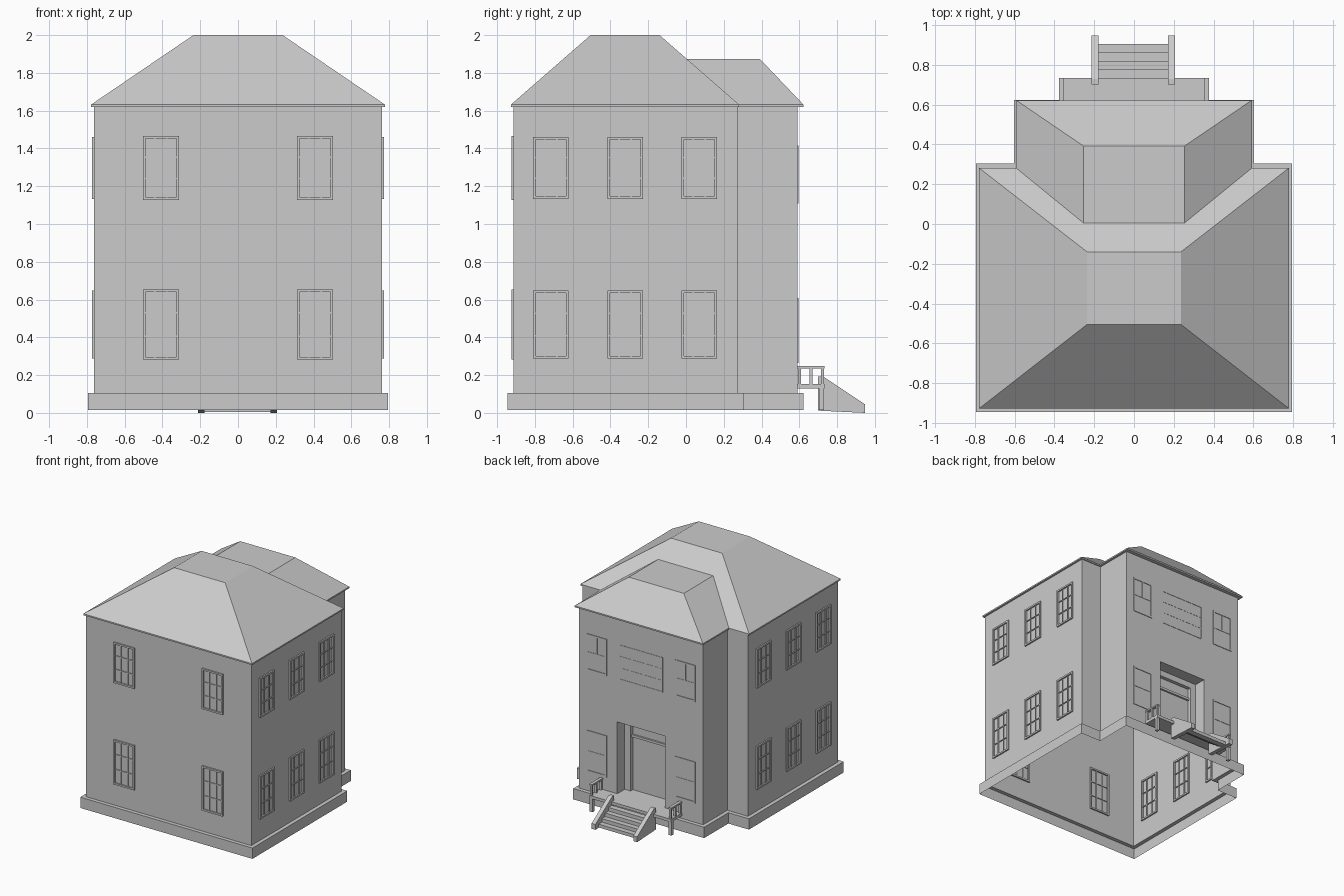
import bpy
import bmesh
from mathutils import Matrix, Vector

cube = bpy.data.objects.get("Cube")
if cube:
    bpy.data.objects.remove(cube, do_unlink=True)

grey = bpy.data.materials.new("plain_grey")
grey.use_nodes = True
grey.diffuse_color = (0.6, 0.6, 0.6, 1)
grey.node_tree.nodes["Principled BSDF"].inputs["Base Color"].default_value = (0.6, 0.6, 0.6, 1)


def finish(name, bm, normals=True):
    if normals:
        bmesh.ops.recalc_face_normals(bm, faces=bm.faces[:])
    mesh = bpy.data.meshes.new(name)
    bm.to_mesh(mesh)
    bm.free()
    mesh.materials.append(grey)
    obj = bpy.data.objects.new(name, mesh)
    bpy.context.collection.objects.link(obj)
    return obj


def add_box(bm, x0, x1, y0, y1, z0, z1):
    size = Matrix.Diagonal((x1 - x0, y1 - y0, z1 - z0, 1))
    place = Matrix.Translation(((x0 + x1) / 2, (y0 + y1) / 2, (z0 + z1) / 2))
    bmesh.ops.create_cube(bm, size=1, matrix=place @ size)


def quad(bm, *points):
    bm.faces.new([bm.verts.new(p) for p in points])


# Plan dimensions
MAIN_X, FRONT, NOTCH = 0.762, -0.912, 0.273
WING_X, BACK = 0.572, 0.591
WALL_LOW, WALL_TOP = 0.105, 1.62


def outline(d, z):
    """T-shaped plan, grown outwards by d; the back edge of the wing is edge 3."""
    half = [(MAIN_X + d, FRONT - d), (MAIN_X + d, NOTCH + d),
            (WING_X + d, NOTCH + d), (WING_X + d, BACK + d)]
    return [(x, y, z) for x, y in half] + [(-x, y, z) for x, y in reversed(half)]


# Walls with stepped plinth, open at the bottom, doorway left free in the back
bm = bmesh.new()
rings = [[bm.verts.new(p) for p in outline(d, z)] for d, z in
         ((0.032, 0.015), (0.032, WALL_LOW), (0, WALL_LOW), (0, WALL_TOP))]
for level, (a, b) in enumerate(zip(rings, rings[1:])):
    for i in range(8):
        j = (i + 1) % 8
        if not (level == 2 and i == 3):
            bm.faces.new((a[i], a[j], b[j], b[i]))

DOOR_X, DOOR_LOW, DOOR_TOP = 0.222, 0.15, 0.75
for x0, x1, z0, z1 in ((-WING_X, -DOOR_X, WALL_LOW, WALL_TOP),
                       (DOOR_X, WING_X, WALL_LOW, WALL_TOP),
                       (-DOOR_X, DOOR_X, DOOR_TOP, WALL_TOP),
                       (-DOOR_X, DOOR_X, WALL_LOW, DOOR_LOW)):
    quad(bm, (x1, BACK, z0), (x0, BACK, z0), (x0, BACK, z1), (x1, BACK, z1))
bmesh.ops.remove_doubles(bm, verts=bm.verts[:], dist=0.0001)
finish("walls", bm)


# Hipped roofs with a thin fascia
def hip_roof(name, x, y0, y1, top_x, top_y0, top_y1, top):
    bm = bmesh.new()
    loops = []
    for hx, a, b, z in ((x, y0, y1, WALL_TOP), (x, y0, y1, 1.632), (top_x, top_y0, top_y1, top)):
        loops.append([bm.verts.new(p) for p in ((-hx, a, z), (hx, a, z), (hx, b, z), (-hx, b, z))])
    bm.faces.new(loops[0][::-1])
    bm.faces.new(loops[-1])
    for a, b in zip(loops, loops[1:]):
        for i in range(4):
            j = (i + 1) % 4
            bm.faces.new((a[i], a[j], b[j], b[i]))
    finish(name, bm)


hip_roof("main_roof", 0.778, -0.927, 0.281, 0.236, -0.505, -0.14, 2.0)
hip_roof("wing_roof", 0.592, 0.0, 0.622, 0.254, -0.02, 0.392, 1.873)


# Windows, built facing -y around the origin and then turned into place
def window(name, place, turn, w, h, depth, columns, rows, border=0.014, bar=0.007):
    bm = bmesh.new()
    x, z = w / 2, h / 2
    for s in (-1, 1):
        add_box(bm, s * x - s * border, s * x, -depth, depth, -z, z)
        add_box(bm, -x + border, x - border, -depth, depth, s * z - s * border, s * z)
    inner = depth * 0.6
    for i in range(1, columns):
        c = -x + w * i / columns
        add_box(bm, c - bar / 2, c + bar / 2, -inner, inner, -z + border, z - border)
    for i in range(1, rows):
        c = -z + h * i / rows
        add_box(bm, -x + border, x - border, -inner, inner, c - bar / 2, c + bar / 2)
    bm.transform(Matrix.Translation(Vector(place)) @ Matrix.Rotation(turn, 4, "Z"))
    finish(name, bm)


QUARTER = 1.5708
for floor, z, h in (("lower", 0.468, 0.372), ("upper", 1.297, 0.338)):
    for side, s in (("right", -1), ("left", 1)):
        window(f"{floor}_front_window_{side}", (s * 0.408, FRONT, z), 0, 0.192, h, 0.012, 3, 3)
        for n, y in enumerate((-0.715, -0.322, 0.07)):
            window(f"{floor}_{side}_window_{n + 1}", (s * MAIN_X, y, z), QUARTER, 0.188, h - 0.01,
                   0.012, 3, 3)

# Sash windows on the wing: one bar across, one upright in the upper sash
for floor, z, h in (("lower", 0.437, 0.345), ("upper", 1.262, 0.305)):
    for side, s in (("right", -1), ("left", 1)):
        window(f"{floor}_back_window_{side}", (s * 0.408, BACK, z), 0, 0.188, h, 0.005, 1, 2)
        if floor == "upper":
            bm = bmesh.new()
            c = s * 0.408
            add_box(bm, c - 0.004, c + 0.004, BACK - 0.003, BACK + 0.003, z, z + h / 2 - 0.014)
            finish(f"upper_back_window_bar_{side}", bm)
window("middle_back_window", (0, BACK, 1.255), 0, 0.4, 0.29, 0.003, 2, 3, 0.006, 0.005)

# Doorway: two nested recesses closed by the door
bm = bmesh.new()


def recess_ring(a, b):
    loops = [[(-x, y, z0), (-x, y, z1), (x, y, z1), (x, y, z0)] for x, y, z0, z1 in (a, b)]
    for i in range(4):
        j = (i + 1) % 4
        quad(bm, loops[0][i], loops[0][j], loops[1][j], loops[1][i])


steps = [(DOOR_X, BACK, DOOR_LOW, DOOR_TOP), (DOOR_X, 0.49, DOOR_LOW, DOOR_TOP),
         (0.168, 0.49, DOOR_LOW, 0.7), (0.168, 0.46, DOOR_LOW, 0.7)]
for a, b in zip(steps, steps[1:]):
    recess_ring(a, b)
x, y, z0, z1 = steps[-1]
quad(bm, (x, y, z0), (-x, y, z0), (-x, y, z1), (x, y, z1))
bmesh.ops.remove_doubles(bm, verts=bm.verts[:], dist=0.0001)
finish("doorway", bm)
bm = bmesh.new()
add_box(bm, -0.168, 0.168, 0.455, 0.475, 0.595, 0.615)
finish("door_transom", bm)

# Porch slab with side railings and legs
bm = bmesh.new()
add_box(bm, -0.377, 0.377, BACK - 0.005, 0.734, 0.128, 0.152)
finish("porch_slab", bm)
for side, s in (("right", -1), ("left", 1)):
    x0, x1 = sorted((s * 0.352, s * 0.377))
    bm = bmesh.new()
    add_box(bm, x0, x1, BACK, 0.734, 0.234, 0.247)
    for y in (0.592, 0.655, 0.714):
        add_box(bm, x0 + 0.004, x1 - 0.004, y, y + 0.016, 0.15, 0.236)
    finish(f"porch_railing_{side}", bm)
    bm = bmesh.new()
    add_box(bm, x0, x1, 0.704, 0.73, 0.015, 0.13)
    finish(f"porch_leg_{side}", bm)

# Stairs: sloped side walls and steps between them
for side, x0, x1 in (("right", -0.213, -0.178), ("left", 0.172, 0.207)):
    bm = bmesh.new()
    profile = [(0.7, 0.012), (0.948, 0.0), (0.948, 0.045), (0.728, 0.192), (0.7, 0.192)]
    face = bm.faces.new([bm.verts.new((x0, y, z)) for y, z in profile])
    out = bmesh.ops.extrude_face_region(bm, geom=[face])
    moved = [v for v in out["geom"] if isinstance(v, bmesh.types.BMVert)]
    bmesh.ops.translate(bm, verts=moved, vec=(x1 - x0, 0, 0))
    finish(f"stair_side_{side}", bm)
bm = bmesh.new()
for i in range(4):
    y, z = 0.734 + 0.043 * i, 0.122 - 0.03 * i
    add_box(bm, -0.178, 0.172, y - 0.004, y + 0.043, max(z - 0.032, 0.004), z)
finish("stair_steps", bm)
